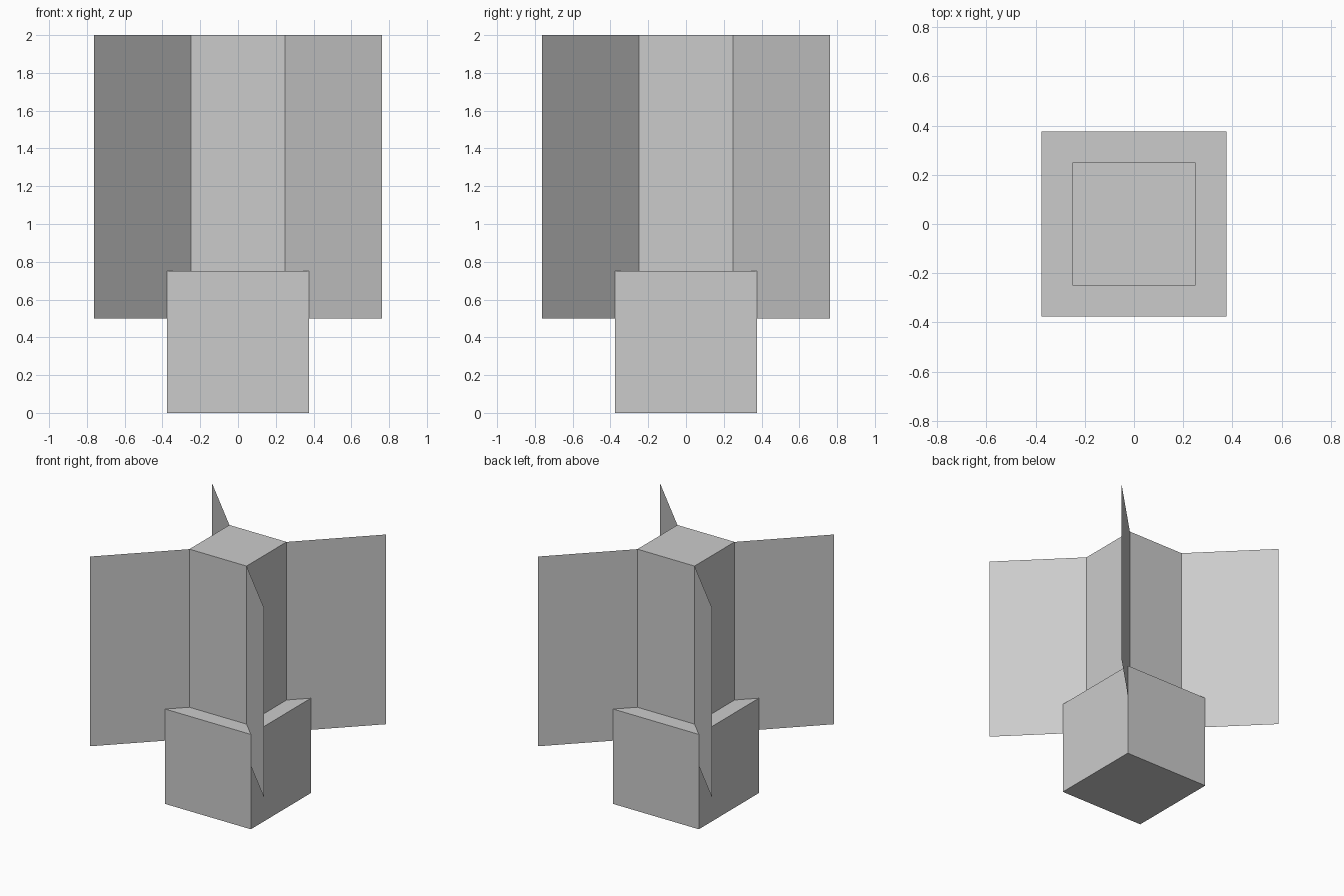
import bpy
from math import radians
from mathutils import Matrix

if "Cube" in bpy.data.objects:
    bpy.data.objects.remove(bpy.data.objects["Cube"])


def box(name, width, z0, z1):
    bpy.ops.mesh.primitive_cube_add(size=1, location=(0, 0, (z0 + z1) / 2))
    ob = bpy.context.object
    ob.name = name
    ob.scale = (width, width, z1 - z0)
    bpy.ops.object.transform_apply(location=True, rotation=False, scale=True)
    return ob


# Square base block and taller column rising out of it
box("base_block", 0.75, 0.0, 0.75)
box("column", 0.5, 0.5, 2.0)

# Four paper-thin fins running outwards from the column corners
INNER, OUTER = 0.24, 0.762
for i in range(4):
    mesh = bpy.data.meshes.new(f"corner_fin_{i + 1}")
    verts = [(INNER, INNER, 0.5), (OUTER, OUTER, 0.5),
             (OUTER, OUTER, 2.0), (INNER, INNER, 2.0)]
    mesh.from_pydata(verts, [], [(0, 1, 2, 3)])
    mesh.transform(Matrix.Rotation(radians(90 * i), 4, 'Z'))
    fin = bpy.data.objects.new(f"corner_fin_{i + 1}", mesh)
    bpy.context.collection.objects.link(fin)
